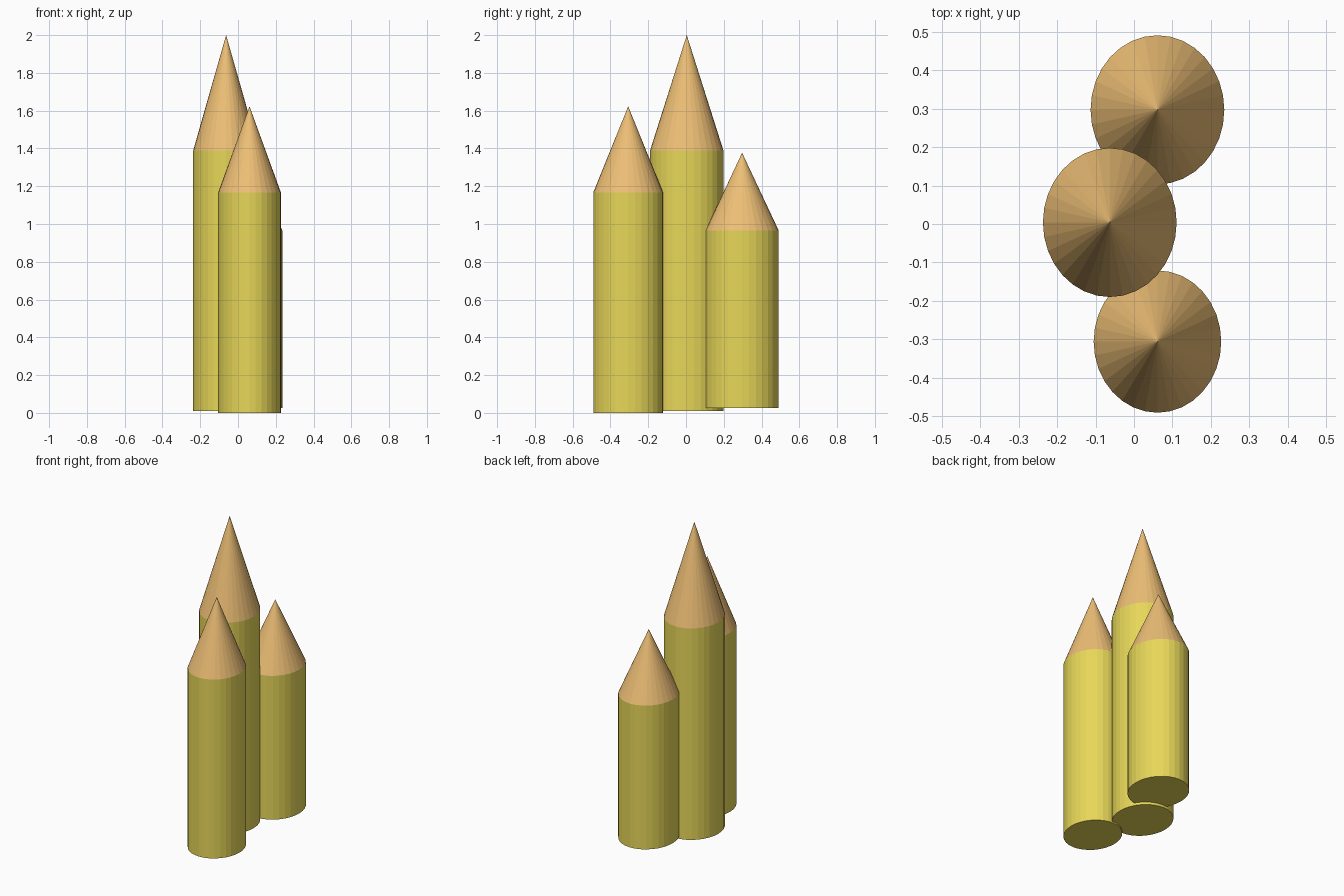
import bpy

if "Cube" in bpy.data.objects:
    bpy.data.objects.remove(bpy.data.objects["Cube"])

SIDES = 32


def material(name, color):
    m = bpy.data.materials.new(name)
    m.diffuse_color = color
    m.use_nodes = True
    m.node_tree.nodes["Principled BSDF"].inputs["Base Color"].default_value = m.diffuse_color
    return m


yellow = material("yellow_paint", (0.80, 0.68, 0.10, 1))
orange = material("orange_wood", (0.85, 0.52, 0.18, 1))


def frustum(name, x, y, rx, ry, z0, z1, top, mat):
    # Elliptical cylinder (top=1) or cone (top=0) between two heights
    bpy.ops.mesh.primitive_cone_add(vertices=SIDES, radius1=1, radius2=top, depth=1,
                                    location=(x, y, (z0 + z1) / 2))
    ob = bpy.context.object
    ob.name = name
    ob.scale = (rx, ry, z1 - z0)
    bpy.ops.object.transform_apply(location=False, rotation=False, scale=True)
    ob.data.materials.append(mat)


# name, x, y, rx, ry, bottom, shoulder, tip
pencils = [
    ("tall", -0.063, 0.004, 0.174, 0.194, 0.01, 1.39, 2.0),
    ("front", 0.061, -0.306, 0.166, 0.185, 0.0, 1.167, 1.623),
    ("back", 0.061, 0.297, 0.174, 0.194, 0.027, 0.965, 1.377),
]

for name, x, y, rx, ry, z0, z1, z2 in pencils:
    frustum(name + "_shaft", x, y, rx, ry, z0, z1, 1, yellow)
    frustum(name + "_tip", x, y, rx, ry, z1, z2, 0, orange)
